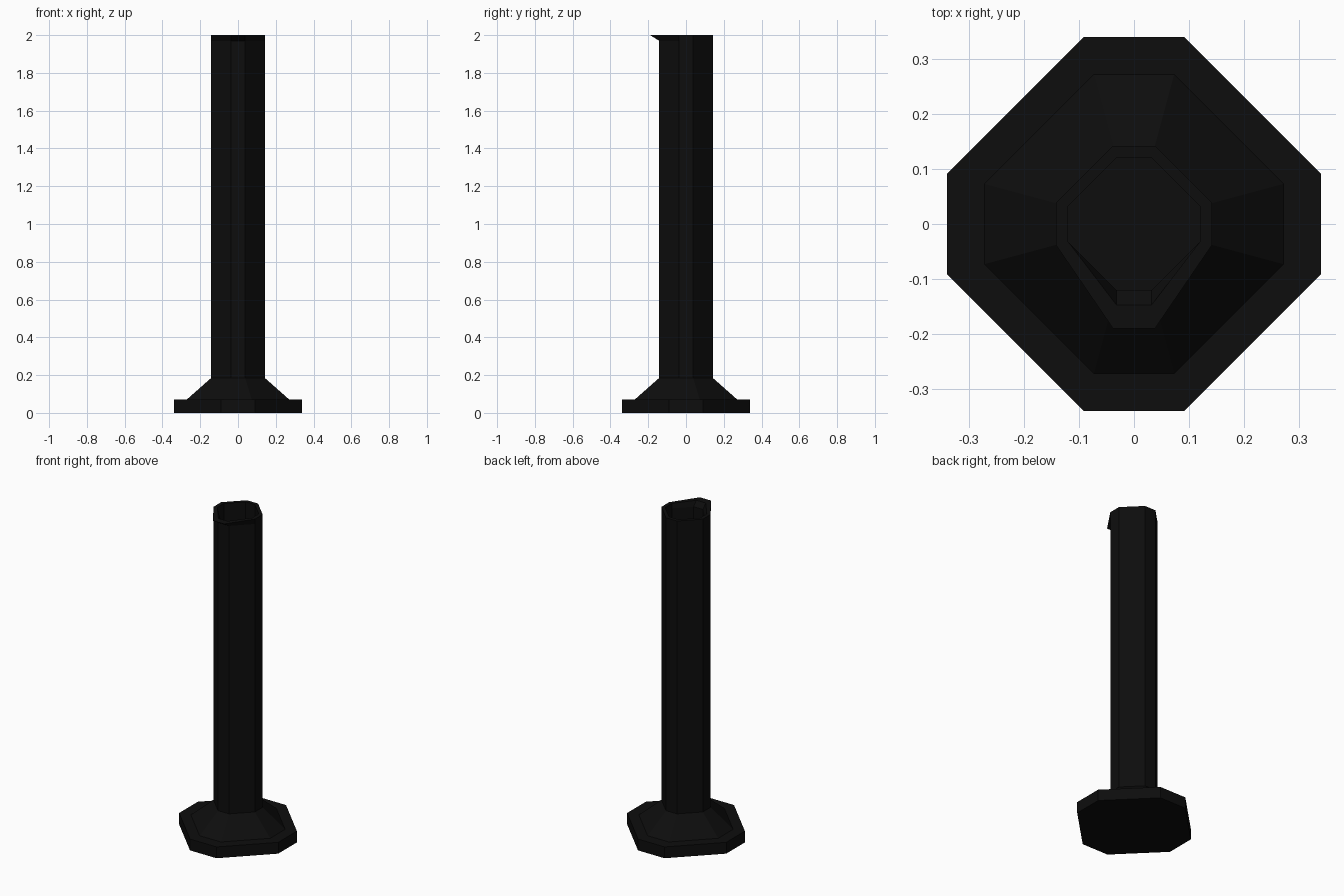
import bpy, bmesh

if "Cube" in bpy.data.objects:
    bpy.data.objects.remove(bpy.data.objects["Cube"])

mat = bpy.data.materials.new("black_metal")
mat.diffuse_color = (0.004, 0.004, 0.004, 1)
mat.use_nodes = True
mat.node_tree.nodes["Principled BSDF"].inputs["Base Color"].default_value = mat.diffuse_color


def octagon(r, c, front=None):
    """Chamfered square; front optionally pulls the -y edge outward."""
    f = r if front is None else front
    return [(c, -f), (r, -c), (r, c), (c, r), (-c, r), (-r, c), (-r, -c), (-c, -f)]


def loft(name, rings):
    """Skin a stack of (half width, half flat, z, front) octagons and cap both ends."""
    bm = bmesh.new()
    loops = [[bm.verts.new((x, y, z)) for x, y in octagon(r, c, f)]
             for r, c, z, f in rings]
    for a, b in zip(loops, loops[1:]):
        for i in range(8):
            j = (i + 1) % 8
            bm.faces.new((a[i], a[j], b[j], b[i]))
    bm.faces.new(loops[0][::-1])
    bm.faces.new(loops[-1])
    mesh = bpy.data.meshes.new(name)
    bm.to_mesh(mesh)
    bm.free()
    mesh.materials.append(mat)
    ob = bpy.data.objects.new(name, mesh)
    bpy.context.collection.objects.link(ob)
    return ob


# Foot plate, sloped collar, shaft, pulled lip and recessed top
loft("pedestal_post", [
    (0.34, 0.091, 0.0, None),
    (0.34, 0.091, 0.07, None),
    (0.272, 0.073, 0.07, None),
    (0.142, 0.038, 0.185, None),
    (0.142, 0.038, 1.97, None),
    (0.142, 0.038, 2.0, 0.19),
    (0.12, 0.032, 2.0, 0.147),
    (0.12, 0.032, 1.97, None),
    (0.12, 0.032, 1.89, None),
])
